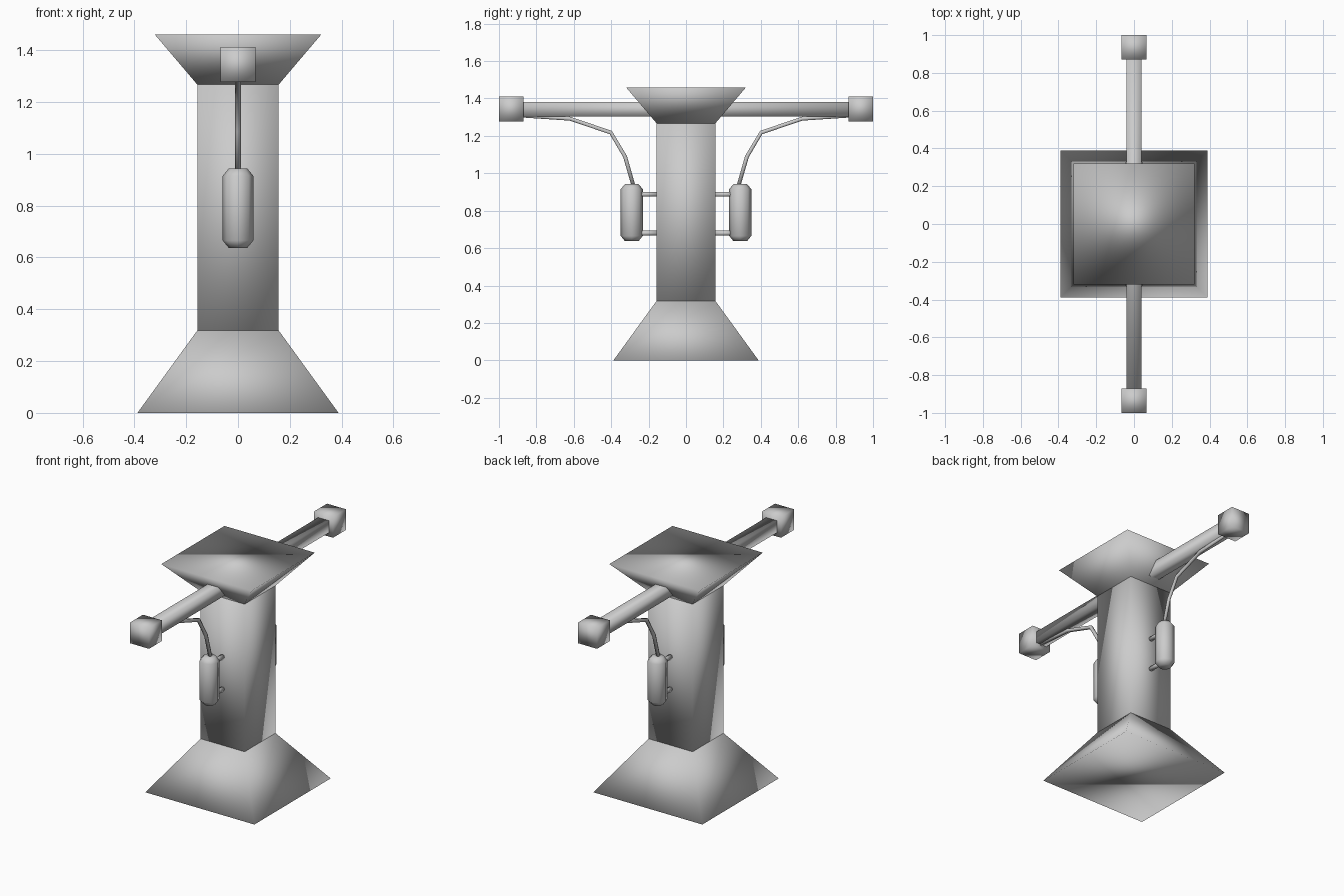
import bpy, bmesh
from math import pi, cos, sin
from mathutils import Vector

if "Cube" in bpy.data.objects:
    bpy.data.objects.remove(bpy.data.objects["Cube"])


def finish(name, bm):
    """Soft-shaded object from a bmesh with outward normals."""
    bmesh.ops.recalc_face_normals(bm, faces=bm.faces)
    for f in bm.faces:
        f.smooth = True
    me = bpy.data.meshes.new(name)
    bm.to_mesh(me)
    bm.free()
    ob = bpy.data.objects.new(name, me)
    bpy.context.collection.objects.link(ob)
    return ob


def skin(name, rings):
    """Closed solid through a list of equally sized point rings."""
    bm = bmesh.new()
    loops = [[bm.verts.new(p) for p in ring] for ring in rings]
    n = len(loops[0])
    for a, b in zip(loops, loops[1:]):
        for i in range(n):
            j = (i + 1) % n
            bm.faces.new((a[i], a[j], b[j], b[i]))
    bm.faces.new(loops[0][::-1])
    bm.faces.new(loops[-1])
    return finish(name, bm)


def lathe(name, profile, sides, y=0.0, phase=0.0):
    """Stacked regular polygons; profile = (radius, z)."""
    angles = [phase + 2 * pi * i / sides for i in range(sides)]
    return skin(name, [[(r * cos(a), y + r * sin(a), z) for a in angles]
                       for r, z in profile])


def square(name, lower, upper):
    """Four-sided frustum given (half width, z) at each end."""
    k = 2 ** 0.5
    return lathe(name, [(lower[0] * k, lower[1]), (upper[0] * k, upper[1])], 4, phase=pi / 4)


def box(name, center, size):
    bm = bmesh.new()
    bmesh.ops.create_cube(bm, size=1)
    for v in bm.verts:
        v.co = Vector(center) + v.co * Vector(size)
    return finish(name, bm)


def tube(name, points, radius, sides=6):
    """Polygonal tube along a path lying in the x = 0 plane."""
    pts = [Vector(p) for p in points]
    across = Vector((1, 0, 0))
    rings = []
    for i, p in enumerate(pts):
        t = (pts[min(i + 1, len(pts) - 1)] - pts[max(i - 1, 0)]).normalized()
        up = t.cross(across)
        rings.append([p + radius * (across * cos(2 * pi * k / sides)
                                    + up * sin(2 * pi * k / sides)) for k in range(sides)])
    return skin(name, rings)


# Pedestal
square("base", (0.388, 0), (0.157, 0.318))
square("column", (0.157, 0.318), (0.157, 1.267))
square("capital", (0.157, 1.267), (0.321, 1.46))

# Crossbeam through the capital
box("crossbeam", (0, 0, 1.342), (0.078, 1.76, 0.076))

# Parts repeated on front and back
for side, s in (("front", -1), ("back", 1)):
    box(side + "_beam_end", (0, s * 0.935, 1.345), (0.134, 0.13, 0.134))
    lathe(side + "_canister",
          [(0.036, 0.637), (0.059, 0.665), (0.059, 0.915), (0.036, 0.943)], 8, y=s * 0.29)
    for level, z in (("lower", 0.68), ("upper", 0.888)):
        tube(f"{side}_{level}_bracket", [(0, s * 0.15, z), (0, s * 0.27, z)], 0.015)
    tube(side + "_cable",
         [(0, s * y, z) for y, z in ((0.28, 0.93), (0.326, 1.09), (0.402, 1.218),
                                     (0.62, 1.292), (0.88, 1.309))], 0.012)
